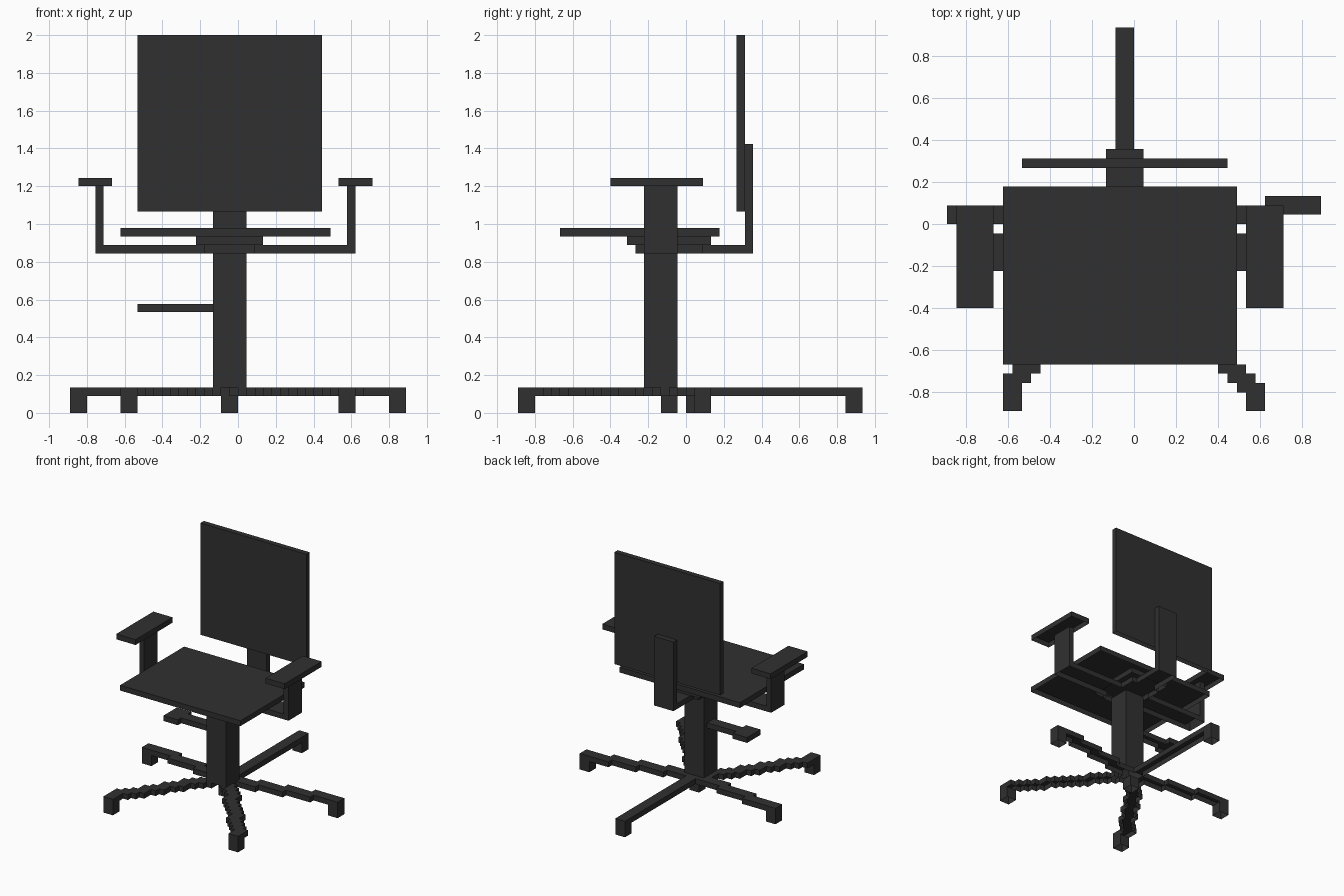
import bpy, bmesh, math
from mathutils import Vector

if "Cube" in bpy.data.objects:
    bpy.data.objects.remove(bpy.data.objects["Cube"], do_unlink=True)

U = 2 / 45  # size of one block

mat = bpy.data.materials.new("charcoal")
mat.use_nodes = True
mat.diffuse_color = (0.03, 0.03, 0.03, 1)
bsdf = mat.node_tree.nodes["Principled BSDF"]
bsdf.inputs["Base Color"].default_value = (0.03, 0.03, 0.03, 1)
bsdf.inputs["Roughness"].default_value = 0.8

parts = {}


def box(name, x, y, z):
    """Add a block-grid box, given as (low, high) per axis, to a named part."""
    parts.setdefault(name, set()).update(
        (i, j, k) for i in range(*x) for j in range(*y) for k in range(*z))


def leg(name, dx, dy, bias=0.0):
    """Stepped leg, two blocks wide, from the hub out to a caster."""
    n = max(abs(dx), abs(dy))

    def step(d, t):
        v = min(abs(d), math.ceil(abs(d) * t / n + (bias if abs(d) < n and t else 0) - 1e-6))
        return int(math.copysign(v, d))

    for t in range(n + 1):
        x, y = -2 + step(dx, t), -3 + step(dy, t)
        box(name + "_leg", (x, x + 2), (y, y + 2), (2, 3))
    box(name + "_caster", (x, x + 2), (y, y + 2), (0, 2))


# Five-legged base with centre foot
leg("back", 0, 22)
leg("left", 20, 4)
leg("right", -18, 3)
leg("front_left", 14, -17)
leg("front_right", -12, -17, 0.5)
box("centre_foot", (-2, 0), (-3, -1), (0, 2))

# Column and height lever
box("column", (-3, 1), (-5, -1), (3, 19))
box("lever", (-9, -3), (-4, -2), (12, 13))
box("lever_paddle", (-12, -9), (-5, -1), (12, 13))

# Seat and its mounting plates
box("lower_mount", (-4, 2), (-6, 2), (19, 20))
box("upper_mount", (-5, 3), (-7, 3), (20, 21))
box("seat", (-14, 11), (-15, 4), (21, 22))

# Backrest on its bent bar
box("back_bar", (-3, 1), (2, 8), (19, 20))
box("back_support", (-3, 1), (7, 8), (20, 32))
box("backrest", (-12, 10), (6, 7), (24, 45))

# Armrests, each on a bent bar
for side, bar, post, pad in (("left", (2, 14), (13, 14), (12, 16)),
                             ("right", (-17, -4), (-17, -16), (-19, -15))):
    box(side + "_arm_bar", bar, (-5, -1), (19, 20))
    box(side + "_arm_post", post, (-5, -1), (20, 27))
    box(side + "_armrest", pad, (-9, 2), (27, 28))

solid = set().union(*parts.values())

# Outer faces; undersides stay open
SIDES = [Vector(v) for v in ((1, 0, 0), (-1, 0, 0), (0, 1, 0), (0, -1, 0), (0, 0, 1))]

for name, cells in parts.items():
    bm = bmesh.new()
    for c in sorted(cells):
        mid = Vector(c) + Vector((0.5, 0.5, 0.5))
        for n in SIDES:
            if tuple(int(a + b) for a, b in zip(c, n)) in solid:
                continue
            a = Vector((n.y, n.z, n.x))
            b = n.cross(a)
            bm.faces.new([bm.verts.new((mid + (n + a * s + b * t) / 2) * U)
                          for s, t in ((-1, -1), (1, -1), (1, 1), (-1, 1))])
    # Merge the block faces into large flat panels
    bmesh.ops.remove_doubles(bm, verts=bm.verts, dist=U / 100)
    bmesh.ops.dissolve_limit(bm, angle_limit=0.02, verts=bm.verts, edges=bm.edges)
    if bm.faces:
        mesh = bpy.data.meshes.new(name)
        bm.to_mesh(mesh)
        mesh.materials.append(mat)
        bpy.context.collection.objects.link(bpy.data.objects.new(name, mesh))
    bm.free()
